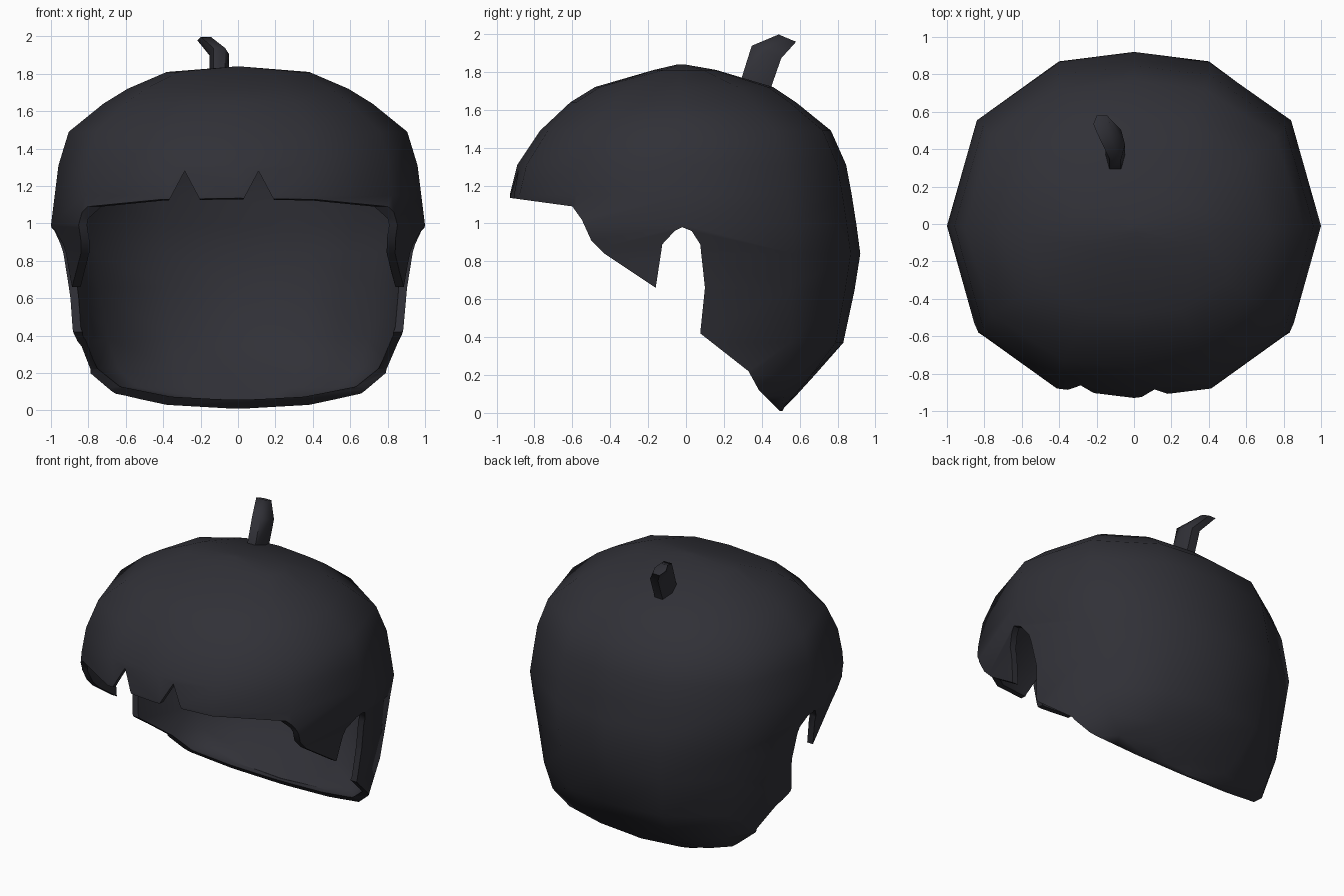
import bpy, bmesh
from mathutils import Vector

if "Cube" in bpy.data.objects:
    bpy.data.objects.remove(bpy.data.objects["Cube"])

mat = bpy.data.materials.new("charcoal hair")
mat.diffuse_color = (0.030, 0.030, 0.038, 1)
mat.use_nodes = True
mat.node_tree.nodes["Principled BSDF"].inputs["Base Color"].default_value = mat.diffuse_color


def make(name, bm):
    bmesh.ops.recalc_face_normals(bm, faces=bm.faces[:])
    me = bpy.data.meshes.new(name)
    bm.to_mesh(me)
    bm.free()
    me.materials.append(mat)
    ob = bpy.data.objects.new(name, me)
    bpy.context.collection.objects.link(ob)
    return ob


def loft(name, rings):
    """Skin a list of point rings, closing both ends."""
    bm = bmesh.new()
    vs = [[bm.verts.new(p) for p in r] for r in rings]
    n = len(vs[0])
    for a, b in zip(vs, vs[1:]):
        for i in range(n):
            j = (i + 1) % n
            bm.faces.new((a[i], a[j], b[j], b[i]))
    bm.faces.new(vs[0])
    bm.faces.new(vs[-1])
    return make(name, bm)


def activate(ob):
    bpy.ops.object.select_all(action='DESELECT')
    ob.select_set(True)
    bpy.context.view_layer.objects.active = ob


# twelve-sided rounded outline, starting at +x
quarter = [(1, 0), (.84, .62), (.42, .945), (0, 1)]
half = quarter + [(-x, y) for x, y in quarter[2::-1]]
outline = half + [(x, -y) for x, y in half[5:0:-1]]

# head-shaped rings: z, half width, y of widest point, front y, back y
sections = [
    (.01, .03, .50, .49, .51), (.03, .38, .48, .20, .52),
    (.09, .66, .41, -.20, .58), (.20, .79, .34, -.40, .68),
    (.37, .87, .10, -.65, .83), (.65, .93, 0, -.86, .89),
    (.84, .955, 0, -.92, .92), (.99, 1.0, -.01, -.93, .90),
    (1.15, .98, -.01, -.93, .875), (1.31, .96, -.01, -.89, .845),
    (1.49, .905, -.02, -.77, .765), (1.64, .72, -.03, -.61, .58),
    (1.72, .59, -.03, -.48, .46), (1.81, .38, -.03, -.17, .16),
    (1.838, .03, -.03, -.05, 0),
]
rings = [[(hw * x, yc + (y * (yb - yc) if y > 0 else y * (yc - yf)), z)
          for x, y in outline] for z, hw, yc, yf, yb in sections]
hair = loft("hair_cap", rings)

mod = hair.modifiers.new("thickness", 'SOLIDIFY')
mod.thickness = .045
mod.offset = -1
activate(hair)
bpy.ops.object.modifier_apply(modifier=mod.name)

# hairline seen from the side: fringe, sideburn, ear notch, nape
hairline = [(-1.5, 1.14), (-.93, 1.135), (-.6, 1.09), (-.55, 1.02), (-.5, .91),
            (-.43, .84), (-.16, .66), (-.125, .89), (-.06, .96), (-.02, .98),
            (.03, .96), (.075, .89), (.10, .66), (.075, .42), (.33, .22),
            (.385, .12), (.505, 0), (.505, -.5), (-1.5, -.5)]
cutters = [loft("hairline_cutter", [[(s, y, z) for y, z in hairline] for s in (-1.5, 1.5)])]
# two triangular nicks in the fringe
for peak in (-.285, .11):
    tri = [(peak - .16, .98), (peak + .16, .98), (peak, 1.28)]
    cutters.append(loft("fringe_nick_cutter", [[(x, s, z) for x, z in tri] for s in (-1.3, -.45)]))

for c in cutters:
    c.hide_render = True
    mod = hair.modifiers.new("cut", 'BOOLEAN')
    mod.operation = 'DIFFERENCE'
    mod.solver = 'EXACT'
    mod.object = c
    activate(hair)
    bpy.ops.object.modifier_apply(modifier=mod.name)
    bpy.data.objects.remove(c)

# bent tuft on the crown: centre, half width, half depth
tuft_path = [((-.10, .365, 1.725), .052, .075), ((-.10, .425, 1.905), .052, .078),
             ((-.172, .535, 1.978), .045, .046)]
hexagon = [(1, 0), (.6, .9), (-.6, .9), (-1, 0), (-.6, -.9), (.6, -.9)]
tuft = loft("hair_tuft", [[Vector(c) + Vector((x * w, y * d / .9, -.42 * y * d / .9))
                           for x, y in hexagon] for c, w, d in tuft_path])

for ob, angle in ((hair, .75), (tuft, 1.1)):
    activate(ob)
    bpy.ops.object.shade_smooth_by_angle(angle=angle)
